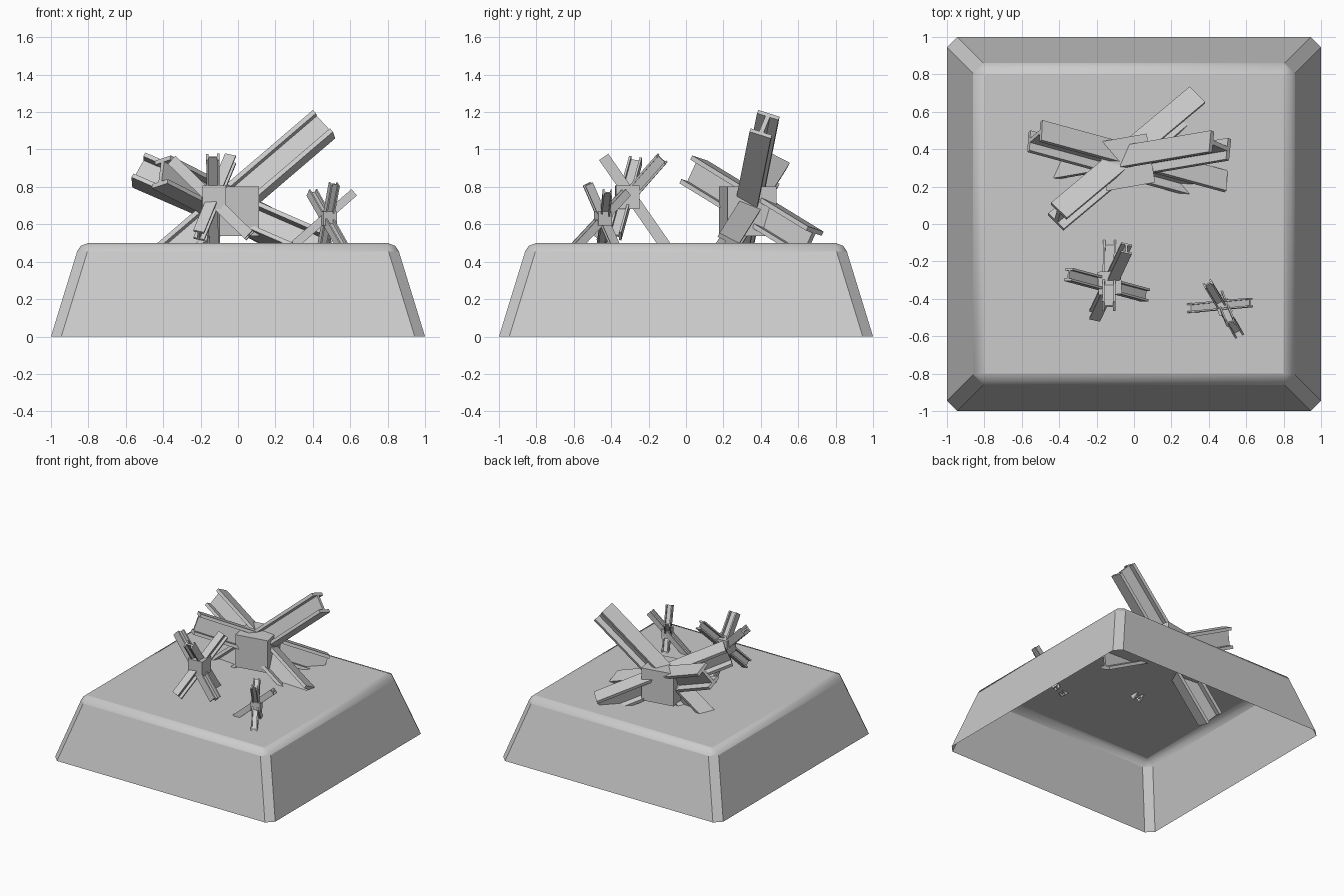
import bpy, bmesh
from math import radians
from mathutils import Vector, Matrix

if "Cube" in bpy.data.objects:
    bpy.data.objects.remove(bpy.data.objects["Cube"])


def finish(name, bm):
    bmesh.ops.recalc_face_normals(bm, faces=bm.faces)
    me = bpy.data.meshes.new(name)
    bm.to_mesh(me)
    bm.free()
    ob = bpy.data.objects.new(name, me)
    bpy.context.collection.objects.link(ob)
    return ob


def base():
    # hollow tapered plinth: stacked square rings with clipped corners, open below
    bm = bmesh.new()
    rings = []
    for z, h, c in [(0, 1.0, .055), (.455, .86, .055), (.485, .84, .035), (.5, .80, .004)]:
        k = h - c
        pts = [(h, -k), (h, k), (k, h), (-k, h), (-h, k), (-h, -k), (-k, -h), (k, -h)]
        rings.append([bm.verts.new((x, y, z)) for x, y in pts])
    for a, b in zip(rings, rings[1:]):
        for i in range(8):
            j = (i + 1) % 8
            bm.faces.new((a[i], a[j], b[j], b[i]))
    bm.faces.new(rings[-1])
    ob = finish("plinth", bm)
    for p in ob.data.polygons:
        p.use_smooth = 0.455 <= p.center.z < 0.499
    return ob


def beam(name, start, end, depth_dir, depth, width, t):
    # I-section swept from start to end; depth_dir runs along the web
    a, b = Vector(start), Vector(end)
    axis = (b - a).normalized()
    d = Vector(depth_dir)
    d = (d - axis * d.dot(axis)).normalized()
    w = axis.cross(d)
    D, W, s = depth / 2, width / 2, t / 2
    prof = [(-W, -D), (W, -D), (W, -D + t), (s, -D + t), (s, D - t), (W, D - t),
            (W, D), (-W, D), (-W, D - t), (-s, D - t), (-s, -D + t), (-W, -D + t)]
    bm = bmesh.new()
    r0, r1 = [[bm.verts.new(p + w * x + d * y) for x, y in prof] for p in (a, b)]
    for i in range(12):
        j = (i + 1) % 12
        bm.faces.new((r0[i], r0[j], r1[j], r1[i]))
    bm.faces.new(r0[::-1])
    bm.faces.new(r1)
    finish(name, bm)


def hub(name, centre, size, turn):
    bm = bmesh.new()
    bmesh.ops.create_cube(bm, size=size, matrix=Matrix.Translation(centre)
                          @ Matrix.Rotation(radians(turn), 4, 'Z'))
    finish(name, bm)


def barrier(name, centre, size, turn, beams, depth, width, t):
    hub(name + "_hub", centre, size, turn)
    for i, (a, b, d) in enumerate(beams):
        beam(f"{name}_beam_{i + 1}", a, b, d, depth, width, t)


base()

# large obstacle at the back
barrier("large_barrier", (-.04, .33, .67), .265, 10, [
    ((.46, .42, 1.135), (-.54, .25, .28), (-.12, .05, .12)),
    ((-.41, .04, .88), (.33, .66, .50), (0, .05, .15)),
    ((-.53, .47, .89), (.46, .20, .46), (.05, .07, .14)),
], .165, .12, .025)

# medium obstacle at the front
barrier("medium_barrier", (-.13, -.315, .745), .125, 3, [
    ((-.135, -.44, .96), (-.13, -.10, .47), (1, 0, 0)),
    ((-.35, -.27, .94), (.06, -.38, .54), (0, 1, 0)),
    ((-.04, -.13, .95), (-.21, -.49, .54), (0, -1, 1)),
], .07, .06, .012)

# small obstacle at the front right
barrier("small_barrier", (.48, -.445, .63), .075, 20, [
    ((.395, -.32, .77), (.56, -.59, .48), (1, .5, 0)),
    ((.62, -.42, .77), (.30, -.45, .49), (0, 1, 0)),
    ((.515, -.525, .815), (.45, -.37, .46), (1, .3, 0)),
], .05, .045, .009)
